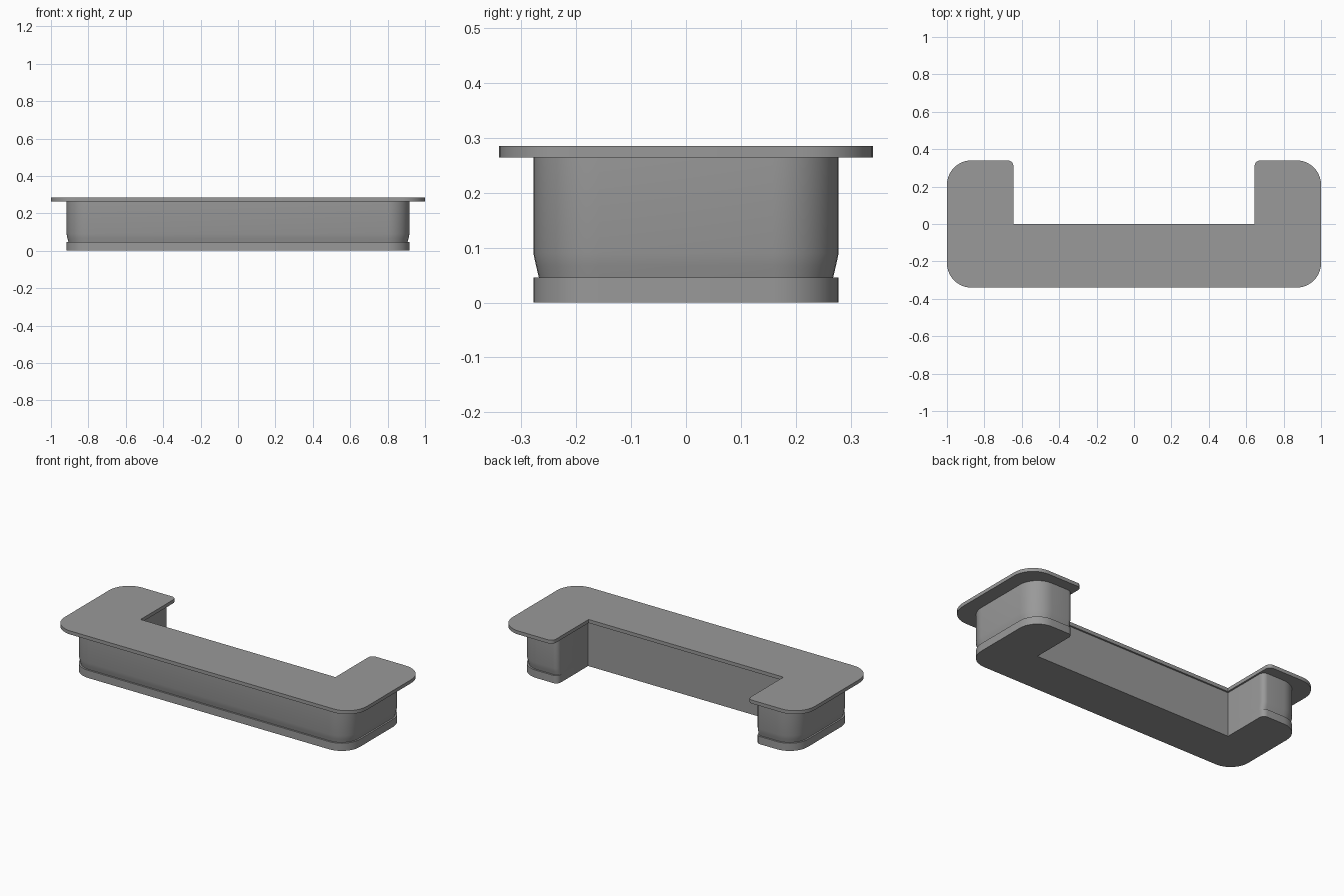
import bpy, bmesh, math
from mathutils import Vector

if "Cube" in bpy.data.objects:
    bpy.data.objects.remove(bpy.data.objects["Cube"])

grey = bpy.data.materials.new("dark_grey")
grey.diffuse_color = (0.32, 0.32, 0.32, 1)
grey.use_nodes = True
grey.node_tree.nodes["Principled BSDF"].inputs["Base Color"].default_value = grey.diffuse_color


def outline(xo, yo, xi, yn, r, r_tip):
    """U-shaped counter-clockwise plan: rounded outside, sharp inner notch corners."""
    half = []  # right half, from front corner round to the notch
    def arc(cx, cy, rad, start, n):
        for i in range(n + 1):
            a = math.radians(start + 90 * i / n)
            half.append((cx + rad * math.cos(a), cy + rad * math.sin(a)))
    arc(xo - r, -yo + r, r, -90, 10)
    arc(xo - r, yo - r, r, 0, 10)
    arc(xi + r_tip, yo - r_tip, r_tip, 90, 6)
    half.append((xi, yn))
    return half + [(-x, y) for x, y in reversed(half)]


def loft(name, rings):
    """Skin a stack of (outline, z) rings and cap both ends."""
    bm = bmesh.new()
    loops = [[bm.verts.new(Vector((x, y, z))) for x, y in pts] for pts, z in rings]
    for a, b in zip(loops, loops[1:]):
        n = len(a)
        for i in range(n):
            j = (i + 1) % n
            bm.faces.new((a[i], a[j], b[j], b[i]))
    caps = [bm.faces.new(loops[0][::-1]), bm.faces.new(loops[-1])]
    bm.normal_update()  # the concave caps need normals to triangulate properly
    bmesh.ops.triangulate(bm, faces=caps, ngon_method='EAR_CLIP')
    me = bpy.data.meshes.new(name)
    bm.to_mesh(me)
    bm.free()
    me.materials.append(grey)
    ob = bpy.data.objects.new(name, me)
    bpy.context.collection.objects.link(ob)
    bpy.ops.object.select_all(action='DESELECT')
    ob.select_set(True)
    bpy.context.view_layer.objects.active = ob
    bpy.ops.object.shade_smooth_by_angle(angle=math.radians(30))
    return ob


XI, YN = 0.655, -0.01  # notch walls, just behind the worktop edge


def body(inset):
    return outline(0.917 - inset, 0.278 - inset, XI, YN, 0.12 - inset, 0.03)


# Plinth
loft("plinth", [(body(0), 0), (body(0), 0.046)])

# Counter body, tucked in above the plinth on the outer sides
loft("counter_body", [(body(0.010), 0.046), (body(0.005), 0.067),
                      (body(0), 0.09), (body(0), 0.264)])

# Overhanging worktop
top = outline(1.0, 0.34, 0.645, 0.0, 0.13, 0.03)
loft("worktop", [(top, 0.264), (top, 0.285)])
